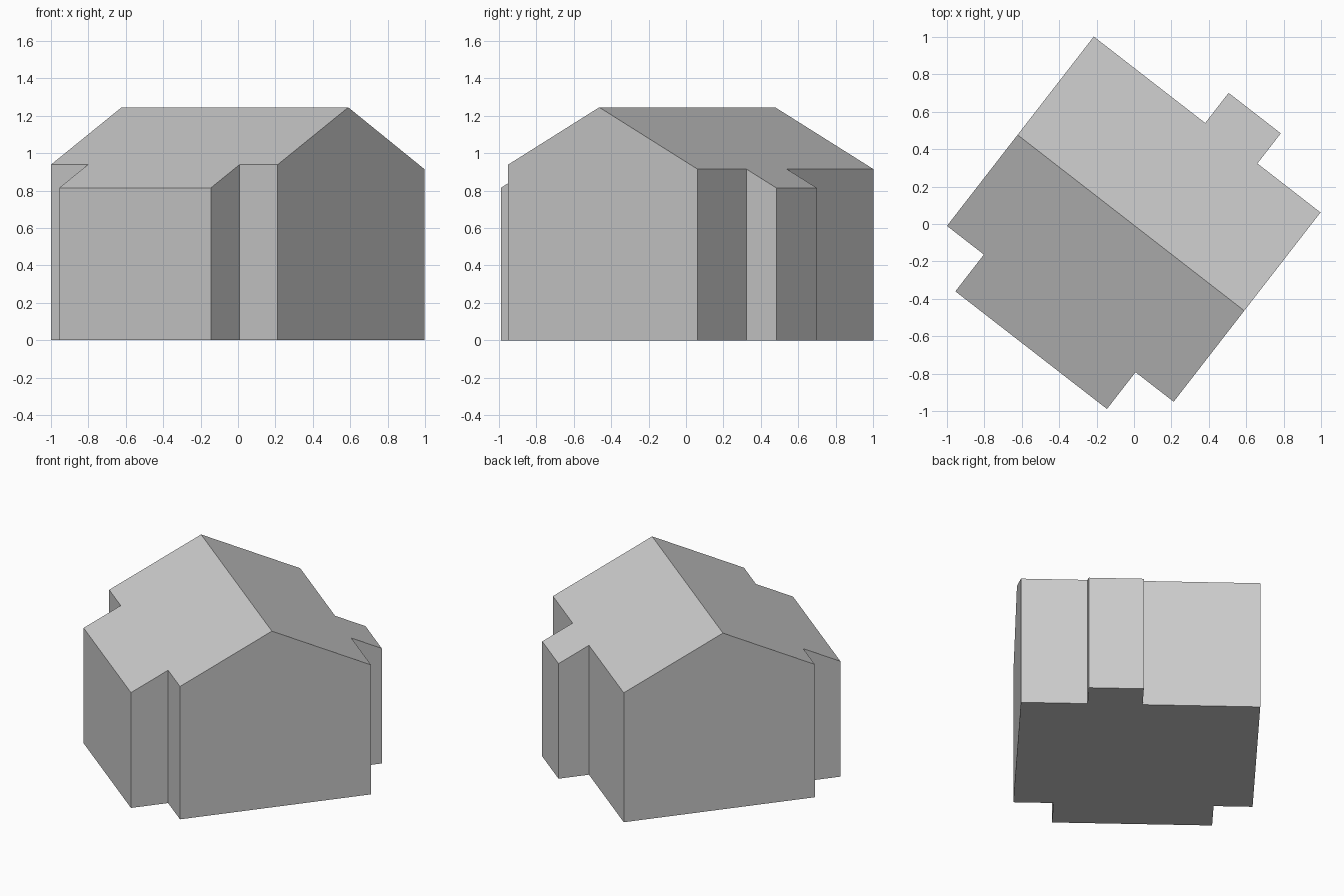
import bpy, bmesh, math
from mathutils import Matrix

cube = bpy.data.objects.get("Cube")
if cube:
    bpy.data.objects.remove(cube, do_unlink=True)

TURN = math.radians(-37.8)
RIDGE_Y, RIDGE_Z, PITCH = -0.005, 1.245, 0.497


def material(name, color):
    mat = bpy.data.materials.new(name)
    mat.use_nodes = True
    mat.diffuse_color = color
    mat.node_tree.nodes["Principled BSDF"].inputs["Base Color"].default_value = color
    return mat


# Footprint along the ridge axis: main block with a wide and a narrow bay
footprint = [
    (-0.784, -0.621), (-0.534, -0.621), (-0.534, -0.870), (0.492, -0.870),
    (0.492, -0.621), (0.750, -0.621), (0.750, 0.660), (0.323, 0.660),
    (0.323, 0.864), (-0.030, 0.864), (-0.030, 0.660), (-0.784, 0.660),
]

bm = bmesh.new()
floor = bm.faces.new([bm.verts.new((x, y, 0)) for x, y in footprint])

# Walls rise from the floor
result = bmesh.ops.extrude_face_region(bm, geom=[floor], use_keep_orig=True)
top = [v for v in result["geom"] if isinstance(v, bmesh.types.BMVert)]
bmesh.ops.translate(bm, verts=top, vec=(0, 0, 1))

# Split at the ridge line, then slope both sides of the roof over the bays
bmesh.ops.bisect_plane(bm, geom=bm.verts[:] + bm.edges[:] + bm.faces[:],
                       plane_co=(0, RIDGE_Y, 0), plane_no=(0, 1, 0))
for v in bm.verts:
    if v.co.z > 0.5:
        v.co.z = RIDGE_Z - PITCH * abs(v.co.y - RIDGE_Y)

bmesh.ops.recalc_face_normals(bm, faces=bm.faces[:])
bm.transform(Matrix.Rotation(TURN, 4, 'Z'))

mesh = bpy.data.meshes.new("gabled_house")
bm.to_mesh(mesh)
bm.free()
mesh.materials.append(material("light_grey", (0.6, 0.6, 0.6, 1)))
house = bpy.data.objects.new("gabled_house", mesh)
bpy.context.collection.objects.link(house)
